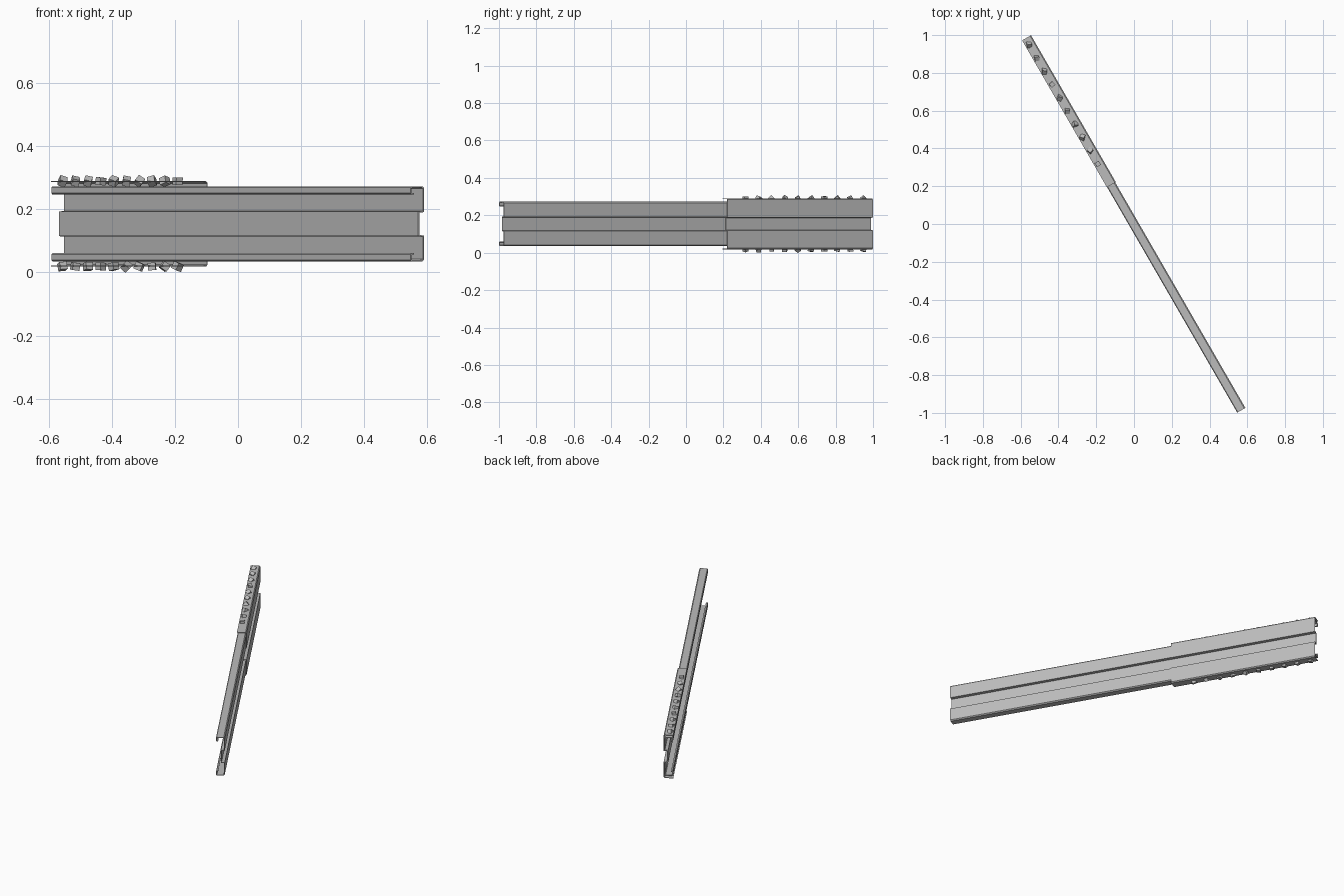
import bpy, bmesh, math, random
from mathutils import Matrix, Euler

random.seed(4)
if "Cube" in bpy.data.objects:
    bpy.data.objects.remove(bpy.data.objects["Cube"])

MID = 0.154                                  # height of the beam's centre line
HALF = 1.138                                 # half of the beam's length
TURN = Matrix.Rotation(math.radians(-60), 4, 'Z') @ Matrix.Translation((0, 0, MID))

steel = bpy.data.materials.new("grey_steel")
steel.use_nodes = True
grey = (0.5, 0.5, 0.5, 1)
steel.diffuse_color = grey
steel.node_tree.nodes["Principled BSDF"].inputs["Base Color"].default_value = grey


def finish(bm, name):
    mesh = bpy.data.meshes.new(name)
    bm.to_mesh(mesh)
    bm.free()
    mesh.materials.append(steel)
    obj = bpy.data.objects.new(name, mesh)
    bpy.context.collection.objects.link(obj)
    obj.matrix_world = TURN
    return obj


def channel(name, half_profile, start, end, thickness):
    """Folded sheet: half profile (depth, height), mirrored in height and extruded."""
    path = half_profile + [(v, -z) for v, z in reversed(half_profile)]
    bm = bmesh.new()
    rows = [[bm.verts.new((u, v, z)) for v, z in path] for u in (start, end)]
    for i in range(len(path) - 1):
        bm.faces.new((rows[0][i], rows[1][i], rows[1][i + 1], rows[0][i + 1]))
    obj = finish(bm, name)
    mod = obj.modifiers.new("sheet", 'SOLIDIFY')
    mod.thickness = thickness
    mod.offset = 0
    mod.use_even_offset = True
    return obj


# Long channel: hooked lip, flange, rounded corner, web and recessed centre band
channel("beam", [(-0.014, 0.095), (-0.021, 0.095), (-0.024, 0.098), (-0.024, 0.114),
                 (-0.021, 0.117), (0.017, 0.117), (0.022, 0.112), (0.022, 0.039),
                 (0.004, 0.037)], -HALF, HALF, 0.004)

# Thin outer sleeve over the rear end
channel("sleeve", [(-0.027, 0.134), (0.021, 0.134), (0.026, 0.129),
                   (0.026, 0.036), (0.008, 0.034)], -HALF, -0.24, 0.003)

# Rows of rough blocks set through the upper and lower sleeve flanges
for name, side in (("upper_studs", 1), ("lower_studs", -1)):
    bm = bmesh.new()
    for i in range(10):
        spin = Euler([random.uniform(0, math.pi) for _ in range(3)]).to_matrix().to_4x4()
        place = Matrix.Translation((-1.1 + i * 0.081, -0.007, side * 0.135))
        bmesh.ops.create_cube(bm, size=0.024, matrix=place @ spin)
    finish(bm, name)
